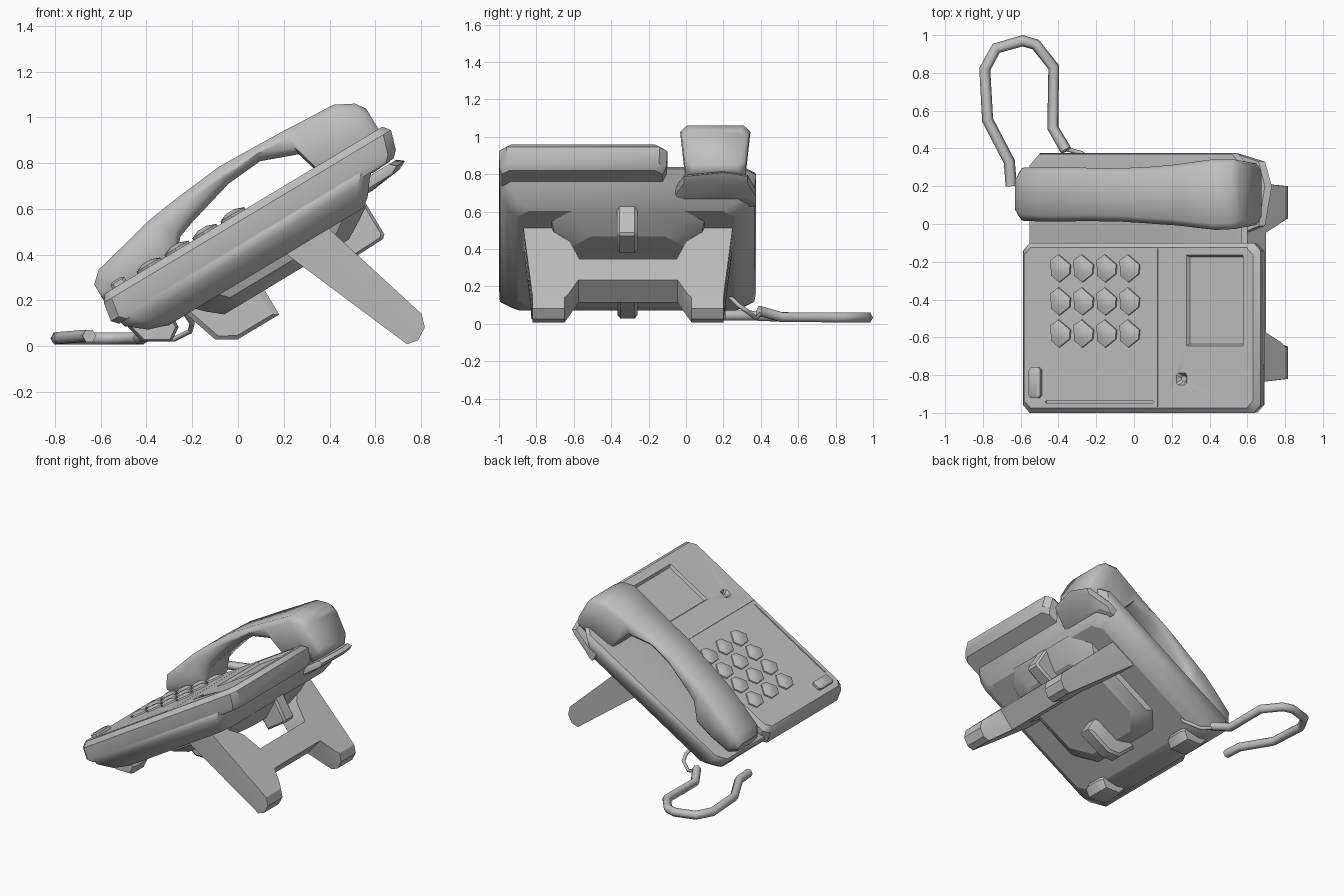
import bpy, math
from mathutils import Matrix, Vector

if "Cube" in bpy.data.objects:
    bpy.data.objects.remove(bpy.data.objects["Cube"], do_unlink=True)

grey = bpy.data.materials.new("plain grey")
grey.use_nodes = True
COLOUR = (0.53, 0.53, 0.53, 1)
grey.diffuse_color = COLOUR
grey.node_tree.nodes["Principled BSDF"].inputs["Base Color"].default_value = COLOUR

# The desk unit is built flat as (along, across, up) and then tilted
TILT = Matrix.Rotation(math.radians(-31), 4, "Y")
FLAT = Matrix.Identity(4)


def shade(obj, angle):
    bpy.ops.object.select_all(action="DESELECT")
    bpy.context.view_layer.objects.active = obj
    obj.select_set(True)
    bpy.ops.object.shade_smooth_by_angle(angle=math.radians(angle))


def loft(name, rings, matrix=TILT, angle=35):
    """Skin a list of equal point rings and cap both ends."""
    n = len(rings[0])
    verts = [matrix @ Vector(p) for ring in rings for p in ring]
    faces = [tuple(range(n)), tuple(range(len(verts) - n, len(verts)))]
    for r in range(len(rings) - 1):
        for i in range(n):
            j = (i + 1) % n
            faces.append((r * n + i, r * n + j, r * n + n + j, r * n + n + i))
    mesh = bpy.data.meshes.new(name)
    mesh.from_pydata(verts, [], faces)
    obj = bpy.data.objects.new(name, mesh)
    bpy.context.collection.objects.link(obj)
    mesh.materials.append(grey)
    shade(obj, angle)
    bpy.ops.object.mode_set(mode="EDIT")
    bpy.ops.mesh.select_all(action="SELECT")
    bpy.ops.mesh.normals_make_consistent(inside=False)
    bpy.ops.object.mode_set(mode="OBJECT")
    shade(obj, angle)
    return obj


def corner_cut(a0, a1, b0, b1, c):
    """Rectangle with chamfered corners."""
    return [(a0 + c, b0), (a1 - c, b0), (a1, b0 + c), (a1, b1 - c),
            (a1 - c, b1), (a0 + c, b1), (a0, b1 - c), (a0, b0 + c)]


def slab(name, levels, c=0.04, angle=35):
    """Stack of chamfered rectangles: (height, u0, u1, y0, y1)."""
    return loft(name, [[(u, y, v) for u, y in corner_cut(u0, u1, y0, y1, c)]
                       for v, u0, u1, y0, y1 in levels], angle=angle)


def block(name, u0, u1, y0, y1, v0, v1):
    return slab(name, [(v0, u0, u1, y0, y1), (v1, u0, u1, y0, y1)], c=0.001)


def cut(target, cutter):
    """Carve cutter out of target and drop the cutter."""
    cutter.hide_render = True
    mod = target.modifiers.new("cut", "BOOLEAN")
    mod.operation, mod.solver, mod.object = "DIFFERENCE", "EXACT", cutter
    bpy.context.view_layer.objects.active = target
    bpy.ops.object.modifier_apply(modifier=mod.name)
    bpy.data.objects.remove(cutter, do_unlink=True)


def along(x):
    """Panel-top position from a plan x."""
    return (x + 0.258) / 0.857


# Lower housing, rounded under, with sloping far end
slab("base", [(0.235, -0.21, 0.78, -0.90, 0.26),
              (0.265, -0.30, 0.82, -0.955, 0.33),
              (0.33, -0.38, 0.87, -0.995, 0.365),
              (0.40, -0.40, 0.94, -0.995, 0.375),
              (0.425, -0.39, 0.92, -0.97, 0.37)], c=0.06, angle=50)
slab("bottom_plate", [(0.15, 0.02, 0.655, -0.63, 0.01),
                      (0.20, -0.04, 0.74, -0.705, 0.085),
                      (0.24, -0.08, 0.80, -0.72, 0.10)], c=0.12)

# Keypad panel with screen recess, seam, slot and dimple
panel = slab("panel", [(0.352, -0.395, 1.005, -0.985, -0.125),
                       (0.38, -0.42, 1.033, -0.997, -0.105),
                       (0.465, -0.405, 1.06, -1.0, -0.10),
                       (0.497, -0.38, 1.035, -0.975, -0.125)])
TOP = 0.497
cut(panel, slab("screen_cutter",
                [(TOP - 0.02, along(0.285), along(0.565), -0.635, -0.175),
                 (TOP + 0.01, along(0.27), along(0.58), -0.65, -0.16)], c=0.001))
seam = along(0.125)
cut(panel, block("seam_cutter", seam - 0.002, seam + 0.002, -0.97, -0.13, TOP - 0.005, TOP + 0.02))
cut(panel, block("slot_cutter", along(-0.47), along(0.1), -0.947, -0.938, TOP - 0.01, TOP + 0.02))
hook = along(0.25)
cut(panel, slab("dimple_cutter", [(TOP - 0.025, hook - 0.015, hook + 0.015, -0.835, -0.805),
                                  (TOP + 0.005, hook - 0.035, hook + 0.035, -0.855, -0.785)], c=0.01))
shade(panel, 47)
slab("side_button", [(TOP - 0.01, along(-0.55), along(-0.49), -0.92, -0.76),
                     (TOP + 0.018, along(-0.55), along(-0.49), -0.92, -0.76),
                     (TOP + 0.026, along(-0.54), along(-0.50), -0.91, -0.77)], c=0.012)

# Twelve faceted keys
KEY = [(-0.06, 0.045), (-0.01, 0.075), (0.065, 0.02),
       (0.06, -0.03), (-0.005, -0.075), (-0.055, -0.04)]
for row, y in enumerate((-0.235, -0.41, -0.58)):
    for col in range(4):
        u = along(-0.39 + col * 0.122)
        loft(f"key_{row}_{col}", [[(u + a * s, y + b * s, v) for a, b in KEY]
                                  for s, v in ((1, TOP - 0.01), (0.97, TOP + 0.01), (0.35, TOP + 0.025))],
             angle=55)

# Cradle lip beyond the far end
LIP = [(0.75, -0.06), (0.85, -0.06), (1.0, -0.01), (1.043, 0.2), (1.0, 0.33), (0.83, 0.375), (0.75, 0.375)]
loft("cradle_lip", [[(0.75 + (u - 0.75) * s, y, v) for u, y in LIP]
                    for s, v in ((0.35, 0.28), (0.86, 0.298), (1, 0.318), (0.9, 0.342))], angle=40)

# Handset: sections narrowing downward (along, underside, top, y0, y1)
SECTIONS = [(-0.40, 0.47, 0.555, 0.04, 0.27), (-0.35, 0.43, 0.60, 0.015, 0.30),
            (-0.20, 0.42, 0.635, 0.01, 0.305), (-0.06, 0.43, 0.67, 0.01, 0.305),
            (0.03, 0.54, 0.683, 0.012, 0.302), (0.11, 0.568, 0.693, 0.013, 0.30),
            (0.33, 0.63, 0.715, 0.01, 0.298), (0.50, 0.643, 0.71, 0.0, 0.305),
            (0.66, 0.582, 0.704, -0.01, 0.318), (0.71, 0.40, 0.70, -0.015, 0.325),
            (0.90, 0.345, 0.69, -0.035, 0.348), (0.985, 0.35, 0.645, -0.03, 0.345),
            (1.015, 0.38, 0.60, -0.01, 0.325)]


def handset_ring(u, b, t, y0, y1):
    mid = (y0 + y1) / 2
    return [(u, mid + (y - mid) * (1 - 0.5 * (t - v)), v)
            for y, v in corner_cut(y0, y1, b, t, 0.035)]


loft("handset", [handset_ring(*s) for s in SECTIONS], angle=50)


# Underside pegs and front feet: side profiles pushed across
def prism(name, profile, y0, y1, inset=0.015):
    mu = sum(p[0] for p in profile) / len(profile)
    mv = sum(p[1] for p in profile) / len(profile)

    def ring(y, k):
        return [(mu + (u - mu) * k, y, mv + (v - mv) * k) for u, v in profile]
    loft(name, [ring(y0, 0.85), ring(y0 + inset, 1), ring(y1 - inset, 1), ring(y1, 0.85)])


prism("upper_peg", [(0.60, 0.27), (0.62, 0.07), (0.785, 0.075), (0.80, 0.09), (0.80, 0.27)], -0.37, -0.26)
prism("lower_peg", [(-0.13, 0.26), (-0.07, 0.075), (0.015, 0.026), (0.226, 0.026), (0.226, 0.26)], -0.365, -0.26)
FOOT = [(-0.37, 0.32), (-0.35, 0.235), (-0.238, 0.166), (-0.18, 0.205), (-0.17, 0.30)]
for side, y in (("right", -0.83), ("left", 0.03)):
    prism(side + "_foot", FOOT, y, y + 0.18, 0.03)


# Stand: notched plate leaning outward, mirrored about its own middle
def flip(pts):
    return [(-0.62 - y, s) for y, s in reversed(pts)]


def plate_point(y, s, t, limit):
    s = min(s, limit)
    upper = Vector((0.39 + 0.43 * s, y, 0.52 - 0.395 * s))
    lower = Vector((0.20 + 0.55 * s, y, 0.41 - 0.41 * s))
    return upper.lerp(lower, t)


leg = [(-0.87, 0), (-0.82, 1.03), (-0.65, 1.03), (-0.625, 0.9), (-0.575, 0.72)]
notch = [(-0.57, 0.44), (-0.62, 0.2), (-0.70, 0.08), (-0.72, 0)]
outline = leg + flip(leg) + flip(notch) + notch
loft("stand", [[plate_point(y, s, t, lim) for y, s in outline]
               for t, lim in ((0, 0.96), (0.25, 1.03), (0.7, 1.03), (1, 0.98))], FLAT)


# Cords
def cord(name, points, radius):
    curve = bpy.data.curves.new(name, "CURVE")
    curve.dimensions = "3D"
    curve.bevel_depth, curve.bevel_resolution, curve.use_fill_caps = radius, 1, True
    spline = curve.splines.new("POLY")
    spline.points.add(len(points) - 1)
    for p, co in zip(spline.points, points):
        p.co = (*co, 1)
    curve.materials.append(grey)
    obj = bpy.data.objects.new(name, curve)
    bpy.context.collection.objects.link(obj)


cord("cord", [(-0.65, 0.2, 0.045), (-0.66, 0.33, 0.045), (-0.775, 0.55, 0.036), (-0.79, 0.82, 0.034),
              (-0.73, 0.93, 0.034), (-0.59, 0.97, 0.034), (-0.52, 0.95, 0.034), (-0.425, 0.83, 0.034),
              (-0.43, 0.51, 0.036), (-0.36, 0.39, 0.07)], 0.03)
cord("cord_lead", [(-0.37, 0.40, 0.055), (-0.28, 0.375, 0.03), (-0.21, 0.33, 0.065),
                   (-0.2, 0.28, 0.10), (-0.24, 0.22, 0.16)], 0.012)
